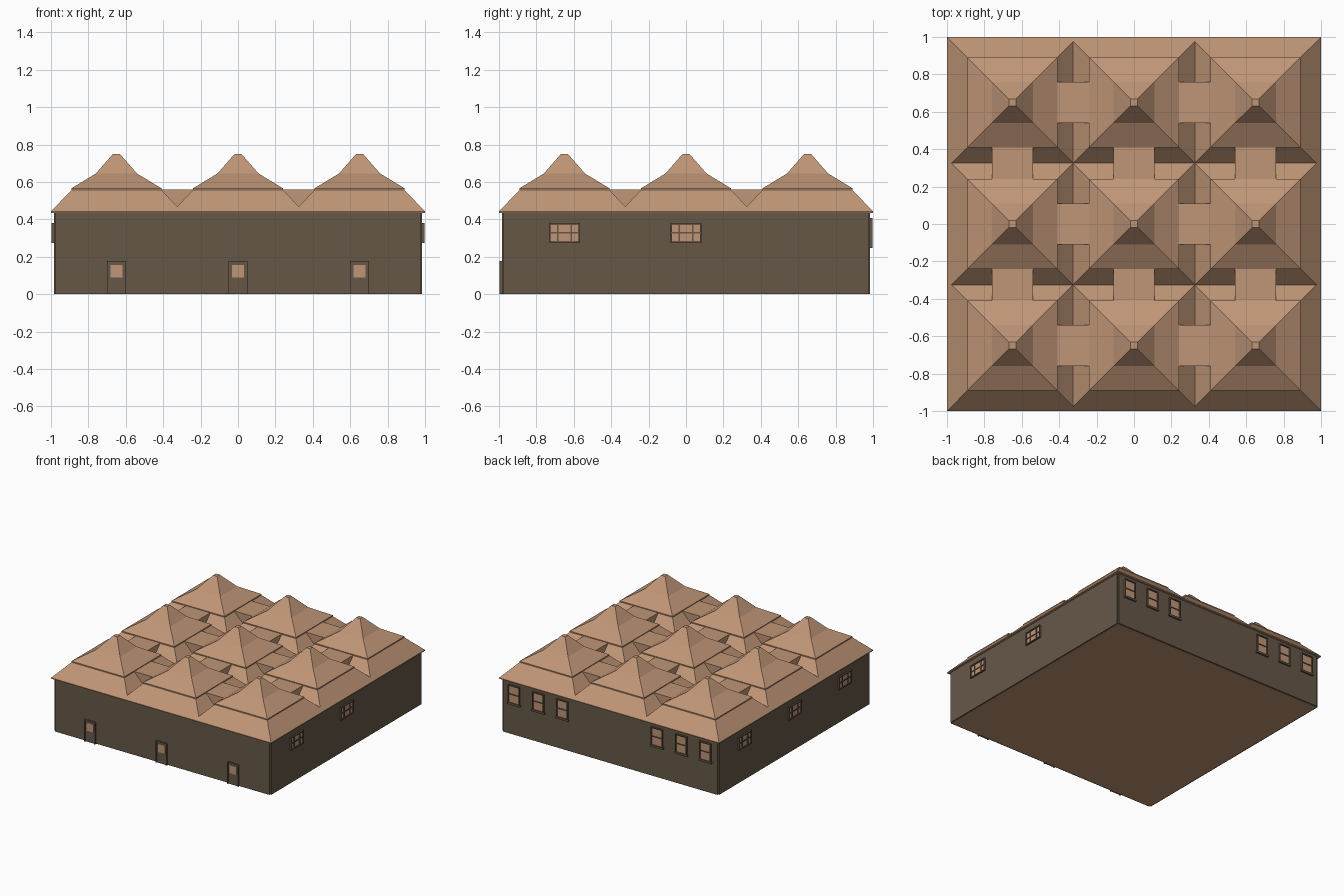
import bpy
import bmesh
import math
from mathutils import Matrix

cube = bpy.data.objects.get("Cube")
if cube:
    bpy.data.objects.remove(cube, do_unlink=True)


def material(name, rgb):
    color = [(c / 255) ** 2.2 for c in rgb] + [1.0]
    mat = bpy.data.materials.new(name)
    mat.use_nodes = True
    mat.diffuse_color = color
    mat.node_tree.nodes["Principled BSDF"].inputs["Base Color"].default_value = color
    return mat


TAN = material("clay_tan", (190, 148, 118))
TAUPE = material("dark_taupe", (102, 88, 73))
WALL = 0.985
CENTERS = (-0.65, 0, 0.65)


def finish(name, bm, mat, angle=0):
    bmesh.ops.rotate(bm, verts=bm.verts, cent=(0, 0, 0),
                     matrix=Matrix.Rotation(math.radians(angle), 3, 'Z'))
    bmesh.ops.recalc_face_normals(bm, faces=bm.faces)
    mesh = bpy.data.meshes.new(name)
    bm.to_mesh(mesh)
    bm.free()
    mesh.materials.append(mat)
    obj = bpy.data.objects.new(name, mesh)
    bpy.context.collection.objects.link(obj)
    return obj


def add_box(bm, x, y, z):
    """Box from (min, max) ranges."""
    center = [(a + b) / 2 for a, b in (x, y, z)]
    size = [b - a for a, b in (x, y, z)]
    bmesh.ops.create_cube(bm, size=1, matrix=Matrix.Translation(center) @ Matrix.Diagonal((*size, 1)))


def box(name, x, y, z, mat, angle=0):
    bm = bmesh.new()
    add_box(bm, x, y, z)
    return finish(name, bm, mat, angle)


def roof(name, cx, cy):
    """Square hip roof with a lip and a flared cap, lofted from a profile."""
    profile = [(0.35, 0.435), (0.35, 0.442), (0.24, 0.557), (0.24, 0.566),
               (0.11, 0.645), (0.018, 0.75)]
    bm = bmesh.new()
    rings = [[bm.verts.new((cx + r * sx, cy + r * sy, z))
              for sx, sy in ((-1, -1), (1, -1), (1, 1), (-1, 1))] for r, z in profile]
    for low, high in zip(rings, rings[1:]):
        for i in range(4):
            j = (i + 1) % 4
            bm.faces.new((low[i], low[j], high[j], high[i]))
    bm.faces.new(rings[0])
    bm.faces.new(rings[-1])
    finish(name, bm, TAN)


def window(name, u, z, width, height, splits, angle):
    """Framed window; splits are the upright bar offsets from its middle."""
    w, h, bar = width / 2, height / 2, 0.008
    depth = (-0.998, -WALL + 0.005)
    bm = bmesh.new()
    for s in (-1, 1):
        add_box(bm, sorted((u + s * w, u + s * (w - bar))), depth, (z - h, z + h))
        add_box(bm, (u - w, u + w), depth, sorted((z + s * h, z + s * (h - bar))))
    inner = (-0.995, depth[1])
    add_box(bm, (u - w, u + w), inner, (z - bar / 2, z + bar / 2))
    for offset in splits:
        add_box(bm, (u + offset - bar / 2, u + offset + bar / 2), inner, (z - h, z + h))
    finish(name + "_frame", bm, TAUPE, angle)
    box(name + "_glass", (u - w + bar, u + w - bar), (-0.989, depth[1]),
        (z - h + bar, z + h - bar), TAN, angle)


# Walls: a core with four slabs that leave notched corners
box("wall_core", (-0.975, 0.975), (-0.975, 0.975), (0.004, 0.44), TAUPE)
for i, side in enumerate(("front", "left", "back", "right")):
    box(side + "_wall", (-0.975, 0.975), (-WALL, -0.96), (0.002, 0.438), TAUPE, 90 * i)

# Floor
box("floor", (-0.975, 0.975), (-0.975, 0.975), (0, 0.01), TAN)

# Roof grid
for i, cx in enumerate(CENTERS):
    for j, cy in enumerate(CENTERS):
        roof(f"roof_{i}_{j}", cx, cy)

# Flat bridges across the valleys
for i, c in enumerate(CENTERS):
    for j, valley in enumerate((-0.325, 0.325)):
        along, across = (c - 0.11, c + 0.11), (valley - 0.09, valley + 0.09)
        box(f"cross_bridge_{i}_{j}", across, along, (0.45, 0.56), TAN)
        box(f"long_bridge_{i}_{j}", along, across, (0.45, 0.56), TAN)

# Front doors with a raised surround and a small pane
for i, u in enumerate(CENTERS):
    box(f"door_{i}", (u - 0.042, u + 0.042), (-0.991, -0.97), (0, 0.172), TAUPE)
    frame = bmesh.new()
    for s in (-1, 1):
        add_box(frame, sorted((u + s * 0.05, u + s * 0.041)), (-0.998, -0.97), (0, 0.178))
    add_box(frame, (u - 0.05, u + 0.05), (-0.998, -0.97), (0.17, 0.178))
    finish(f"door_frame_{i}", frame, TAUPE)
    box(f"door_pane_{i}", (u - 0.033, u + 0.033), (-0.994, -0.988), (0.09, 0.157), TAN)

# Wide side windows
for i, u in enumerate((-0.65, 0)):
    window(f"left_window_{i}", u, 0.328, 0.165, 0.107, (-0.036, 0.036), 90)
for i, u in enumerate(CENTERS):
    window(f"right_window_{i}", u, 0.328, 0.165, 0.107, (-0.036, 0.036), 270)

# Tall back windows in two groups of three
for i, c in enumerate((-0.65, 0.65)):
    for j in (-1, 0, 1):
        window(f"back_window_{i}_{j + 1}", c + 0.22 * j, 0.33, 0.105, 0.155, (), 180)
        u = c + 0.22 * j
        box(f"back_sill_{i}_{j + 1}", (u - 0.058, u + 0.058), (-0.998, -0.98),
            (0.246, 0.262), TAUPE, 180)
